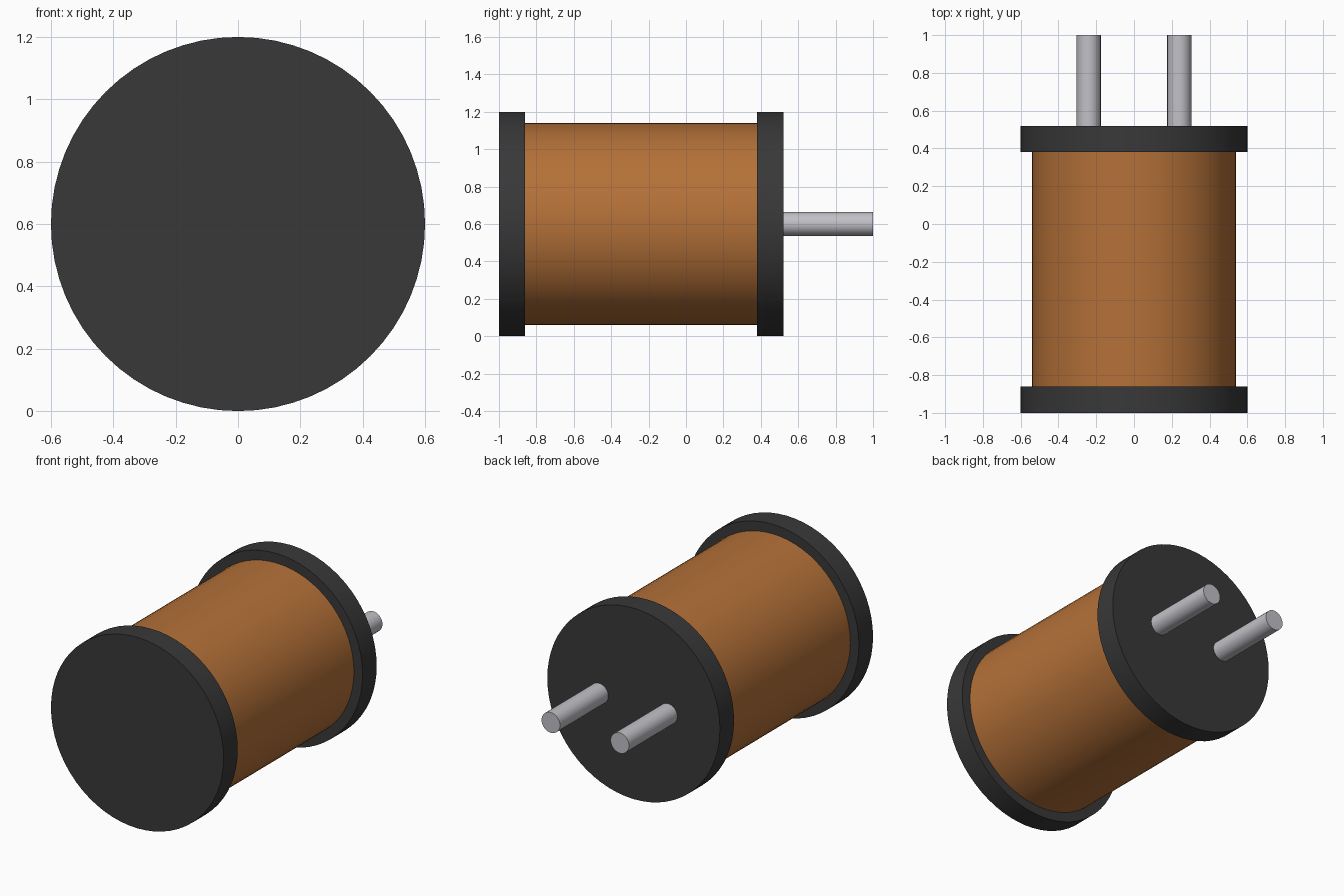
import bpy
import math

cube = bpy.data.objects.get("Cube")
if cube:
    bpy.data.objects.remove(cube, do_unlink=True)


def material(name, rgb):
    m = bpy.data.materials.new(name)
    m.use_nodes = True
    m.diffuse_color = (*rgb, 1)
    bsdf = next(n for n in m.node_tree.nodes if n.type == 'BSDF_PRINCIPLED')
    bsdf.inputs["Base Color"].default_value = (*rgb, 1)
    return m


BLACK = material("black plastic", (0.04, 0.04, 0.04))
COPPER = material("copper wire", (0.46, 0.165, 0.04))
STEEL = material("tinned steel", (0.53, 0.53, 0.57))
AXIS_Z = 0.6


def rod(name, radius, y0, y1, mat, x=0, sides=64):
    """Cylinder lying along y from y0 to y1."""
    bpy.ops.mesh.primitive_cylinder_add(
        vertices=sides, radius=radius, depth=y1 - y0,
        location=(x, (y0 + y1) / 2, AXIS_Z), rotation=(math.pi / 2, 0, 0))
    ob = bpy.context.object
    ob.name = name
    ob.data.materials.append(mat)
    bpy.ops.object.shade_smooth_by_angle(angle=math.radians(30))
    return ob


# Bobbin flanges and the winding between them
rod("front_flange", 0.6, -1.0, -0.86, BLACK)
rod("back_flange", 0.6, 0.38, 0.52, BLACK)
rod("winding", 0.54, -0.86, 0.38, COPPER)

# Terminal pins
for side, x in (("left", 0.24), ("right", -0.24)):
    rod(side + "_pin", 0.064, 0.52, 1.0, STEEL, x, sides=32)
